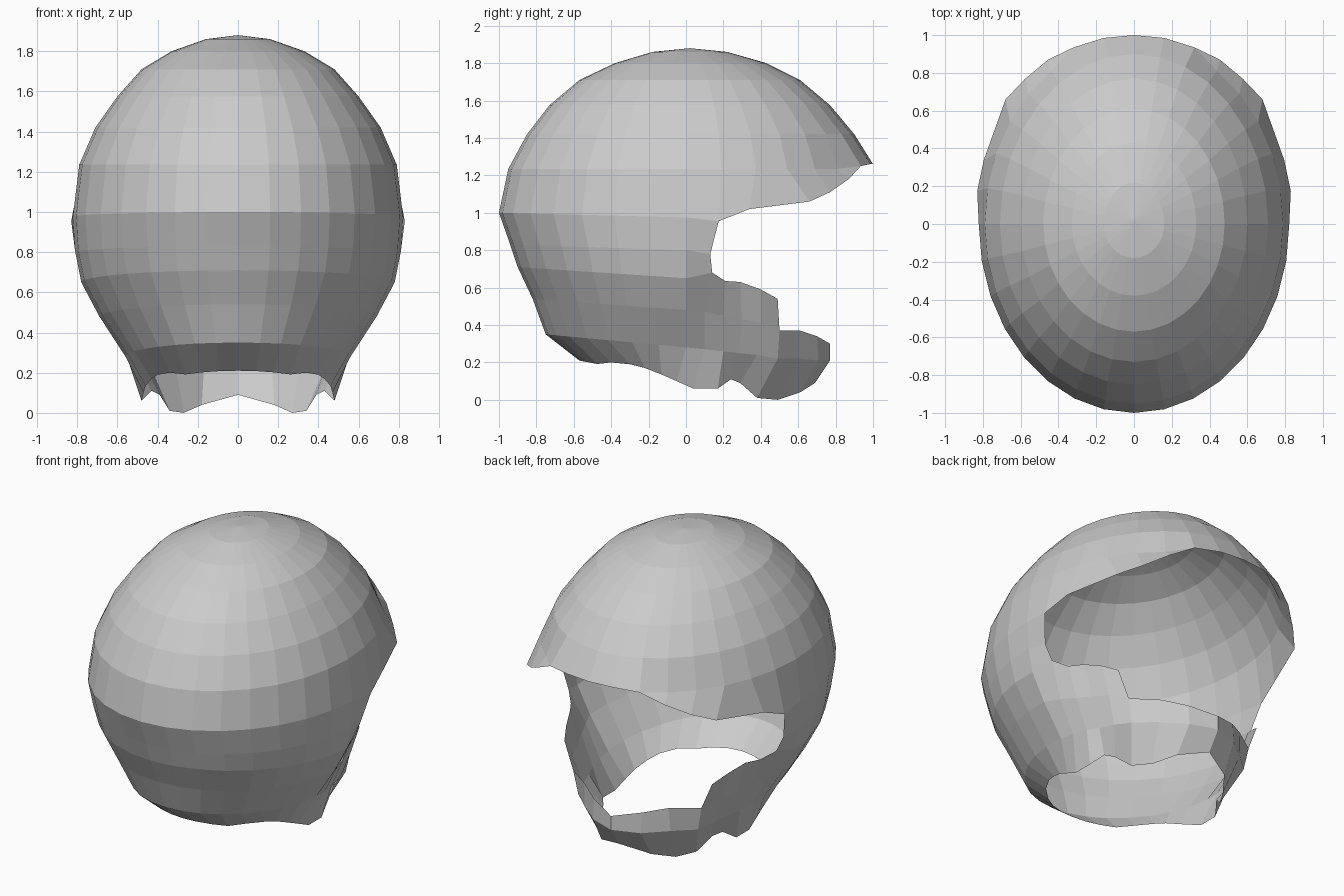
import bpy, bmesh
from math import sin, cos, pi

if "Cube" in bpy.data.objects:
    bpy.data.objects.remove(bpy.data.objects["Cube"])

N = 16                      # columns on one half; column 0 = face opening (+y), column 16 = -y


def ring(a, front, back, z_side, z_back, z_front=None):
    """Half ring of an egg-shaped section, with height varying front to back."""
    z_front = z_side if z_front is None else z_front
    pts = []
    for i in range(N + 1):
        t = pi * i / N
        c = cos(t)
        b, z = (front, z_front) if c > 0 else (back, z_back)
        pts.append([a * sin(t) if 0 < i < N else 0.0, b * c, z_side + (z - z_side) * abs(c)])
    return pts


def shaped(pts, first, rim):
    """Replace the columns starting at `first` by measured rim points."""
    for k, p in enumerate(rim):
        pts[first + k] = list(p)
    return pts


# Dome rings, from just under the crown down
dome = [(.16, .22, .18, 1.86), (.33, .43, .38, 1.80), (.48, .61, .57, 1.71),
        (.60, .77, .73, 1.575), (.71, .90, .85, 1.42), (.79, .975, .95, 1.235)]
rows = [ring(a, f, b, z, z) for a, f, b, z in dome]

# Brow edge of the face opening
brow = [(0, 1, 1.26), (.16, .985, 1.26), (.32, .935, 1.25), (.455, .87, 1.18),
        (.575, .77, 1.11), (.68, .66, 1.06), (.795, .34, 1.02), (.83, .175, .955)]
shaped(rows[5], 0, brow[:3])
rows.append(shaped(ring(.822, 1, 1, .975, 1.0), 0, brow))

# Temple, cheek, jaw and neck rows
rows.append(shaped(ring(.81, 1, .94, .80, .83), 7, [(.79, .13, .78)]))
rows.append(shaped(ring(.78, 1, .90, .65, .71), 3,
                   [(.53, .49, .54), (.58, .40, .59), (.63, .29, .63), (.68, .21, .635), (.745, .14, .68)]))
rows.append(shaped(ring(.69, 1, .82, .48, .54), 0,
                   [(0, .77, .30), (.17, .70, .34), (.30, .61, .37), (.46, .50, .37),
                    (.53, .40, .41), (.57, .30, .43), (.61, .20, .45), (.65, .10, .47)]))
rows.append(shaped(ring(.56, 1, .75, .28, .35), 0,
                   [(0, .77, .21), (.17, .71, .21), (.31, .60, .22), (.43, .49, .22),
                    (.47, .38, .24), (.50, .28, .25), (.53, .20, .26), (.55, .10, .27)]))
rows.append(shaped(ring(.47, 1, .57, .10, .21), 0,
                   [(0, .69, .09), (.18, .61, .04), (.27, .49, 0), (.34, .38, .01),
                    (.39, .29, .09), (.43, .24, .11), (.48, .17, .06), (.48, .04, .06),
                    (.47, -.05, .10), (.46, -.13, .135), (.43, -.22, .17), (.40, -.30, .19),
                    (.34, -.40, .20)]))

# First column that is skinned below each row (the gap is the face opening)
start = [0, 0, 0, 0, 0, 0, 7, 7, 3, 0, 0]

# Skin the half shell
bm = bmesh.new()
grid = [[bm.verts.new(p) for p in r] for r in rows]
crown = bm.verts.new((0, .02, 1.88))
for i in range(N):
    bm.faces.new((crown, grid[0][i], grid[0][i + 1]))
for r, first in enumerate(start):
    for i in range(first, N):
        bm.faces.new((grid[r][i], grid[r + 1][i], grid[r + 1][i + 1], grid[r][i + 1]))
bmesh.ops.remove_doubles(bm, verts=bm.verts, dist=.0005)
bmesh.ops.delete(bm, geom=[v for v in bm.verts if not v.link_faces], context='VERTS')
bmesh.ops.recalc_face_normals(bm, faces=bm.faces)
if sum(f.normal.dot(f.calc_center_median() - crown.co * .5) for f in bm.faces) < 0:
    bmesh.ops.reverse_faces(bm, faces=bm.faces)
mesh = bpy.data.meshes.new("helmet_shell")
bm.to_mesh(mesh)
bm.free()

# Mirror to the other side
shell = bpy.data.objects.new("helmet_shell", mesh)
bpy.context.collection.objects.link(shell)
mirror = shell.modifiers.new("mirror", 'MIRROR')
mirror.use_axis[0] = True
mirror.use_clip = True
